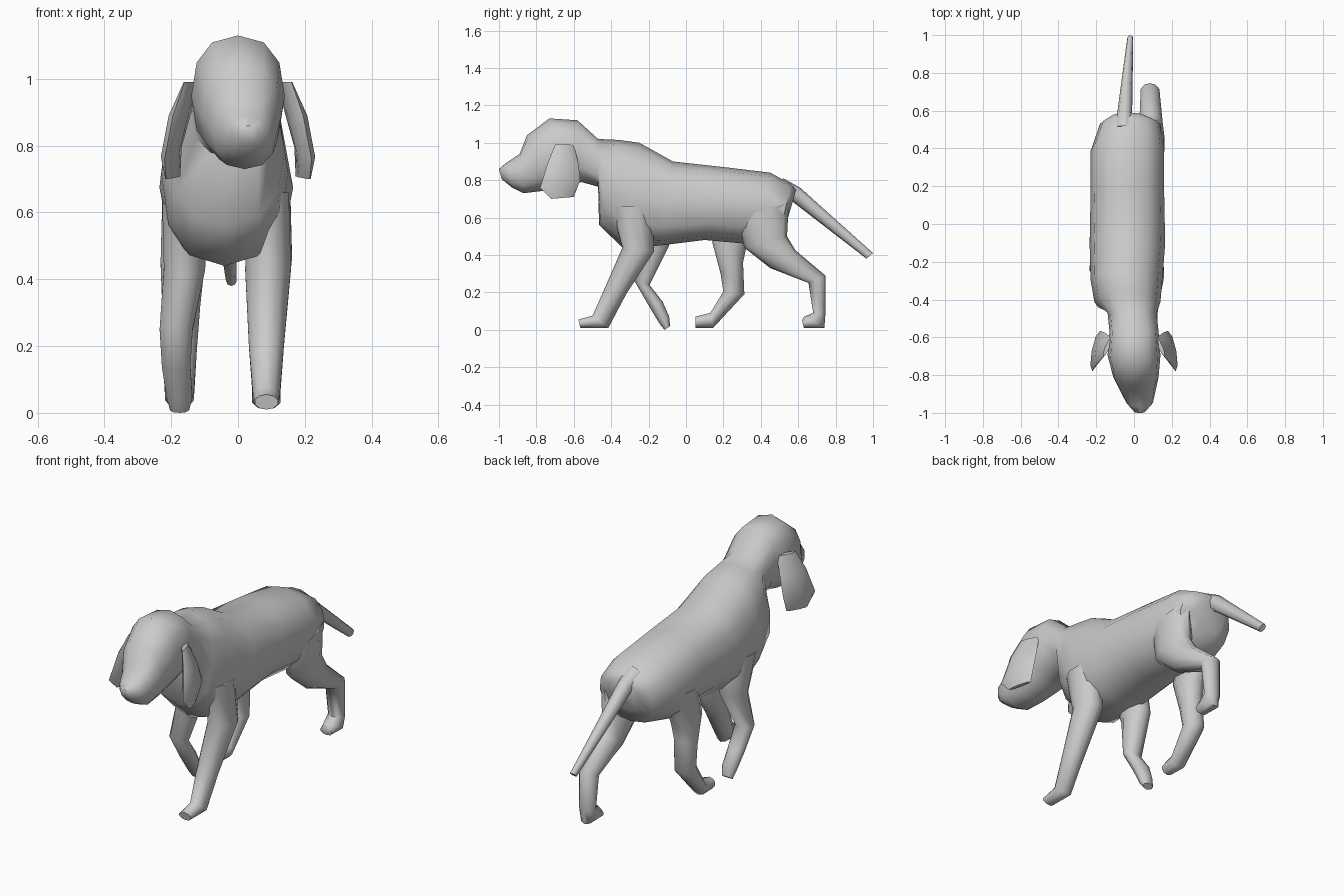
import bpy, bmesh, math
from mathutils import Vector


def loft(name, rows, sides=10, power=1.0, tilt=0.0):
    """Skin rings; each row is x centre, (y, z) of one edge, (y, z) of the other edge, half width."""
    bm = bmesh.new()
    rings = []
    for x, y1, z1, y2, z2, rx in rows:
        a, b = Vector((x, y1, z1)), Vector((x, y2, z2))
        mid, half = (a + b) / 2, (a - b) / 2
        ring = []
        for i in range(sides):
            t = 2 * math.pi * i / sides
            c, s = math.cos(t), math.sin(t)
            c = math.copysign(abs(c) ** power, c)
            s = math.copysign(abs(s) ** power, s)
            ring.append(bm.verts.new(mid + half * c + Vector((rx * s + tilt * c, 0, 0))))
        rings.append(ring)
    for r, q in zip(rings, rings[1:]):
        for i in range(sides):
            j = (i + 1) % sides
            bm.faces.new((r[i], r[j], q[j], q[i]))
    bm.faces.new(rings[0])
    bm.faces.new(rings[-1])
    bmesh.ops.recalc_face_normals(bm, faces=bm.faces)
    mesh = bpy.data.meshes.new(name)
    bm.to_mesh(mesh)
    bm.free()
    ob = bpy.data.objects.new(name, mesh)
    bpy.context.collection.objects.link(ob)
    bpy.ops.object.select_all(action='DESELECT')
    ob.select_set(True)
    bpy.context.view_layer.objects.active = ob
    bpy.ops.object.shade_smooth_by_angle(angle=math.radians(60))
    return ob


# Head, neck and trunk in one skin, nose to rump (top edge, bottom edge)
loft("body", [
    (0.03, -1.00, 0.86, -0.985, 0.805, 0.03),
    (0.03, -0.965, 0.89, -0.93, 0.76, 0.07),
    (0.02, -0.89, 0.94, -0.87, 0.73, 0.095),
    (0.01, -0.85, 1.04, -0.77, 0.742, 0.12),
    (0.00, -0.73, 1.13, -0.66, 0.765, 0.14),
    (0.00, -0.58, 1.12, -0.56, 0.79, 0.13),
    (-0.01, -0.47, 1.02, -0.47, 0.765, 0.13),
    (-0.035, -0.36, 1.015, -0.465, 0.56, 0.175),
    (-0.04, -0.25, 1.00, -0.34, 0.44, 0.19),
    (-0.035, -0.07, 0.90, -0.14, 0.45, 0.2),
    (-0.035, 0.20, 0.87, 0.10, 0.48, 0.195),
    (-0.035, 0.45, 0.84, 0.32, 0.46, 0.195),
    (-0.02, 0.56, 0.78, 0.50, 0.50, 0.16),
    (-0.03, 0.59, 0.75, 0.54, 0.58, 0.09),
], sides=12, power=0.85)

# Legs: front edge, back edge
loft("front_leg_right", [
    (0.09, -0.40, 0.66, -0.18, 0.66, 0.065),
    (0.09, -0.34, 0.44, -0.17, 0.42, 0.072),
    (0.085, -0.44, 0.21, -0.32, 0.19, 0.055),
    (0.085, -0.50, 0.075, -0.415, 0.01, 0.042),
    (0.085, -0.575, 0.055, -0.565, 0.01, 0.036),
])
loft("front_leg_left", [
    (-0.16, -0.34, 0.62, -0.12, 0.64, 0.07),
    (-0.16, -0.26, 0.42, -0.09, 0.45, 0.065),
    (-0.185, -0.275, 0.26, -0.195, 0.24, 0.052),
    (-0.185, -0.20, 0.13, -0.125, 0.15, 0.045),
    (-0.175, -0.14, 0.03, -0.09, 0.07, 0.04),
    (-0.175, -0.115, 0.0, -0.085, 0.02, 0.03),
])
loft("hind_leg_right", [
    (0.10, 0.28, 0.60, 0.55, 0.68, 0.06),
    (0.095, 0.31, 0.44, 0.54, 0.50, 0.07),
    (0.09, 0.45, 0.33, 0.585, 0.425, 0.065),
    (0.085, 0.655, 0.25, 0.745, 0.29, 0.052),
    (0.085, 0.68, 0.09, 0.745, 0.08, 0.045),
    (0.085, 0.63, 0.07, 0.74, 0.01, 0.045),
    (0.085, 0.62, 0.05, 0.63, 0.01, 0.035),
])
loft("hind_leg_left", [
    (-0.165, 0.16, 0.62, 0.42, 0.64, 0.065),
    (-0.165, 0.14, 0.47, 0.32, 0.43, 0.07),
    (-0.17, 0.185, 0.30, 0.305, 0.36, 0.06),
    (-0.175, 0.20, 0.205, 0.312, 0.19, 0.055),
    (-0.175, 0.13, 0.09, 0.145, 0.01, 0.045),
    (-0.175, 0.05, 0.07, 0.05, 0.01, 0.035),
])

# Tail
loft("tail", [
    (-0.05, 0.52, 0.81, 0.50, 0.68, 0.06),
    (-0.05, 0.61, 0.76, 0.55, 0.70, 0.04),
    (-0.02, 1.00, 0.41, 0.965, 0.38, 0.016),
], sides=8)

# Drooping ears, flared outward at the front edge
for side, sgn in (("right", 1), ("left", -1)):
    loft("ear_" + side, [
        (sgn * 0.14, -0.70, 0.99, -0.60, 0.99, 0.012),
        (sgn * 0.175, -0.74, 0.89, -0.575, 0.89, 0.026),
        (sgn * 0.20, -0.78, 0.76, -0.565, 0.80, 0.024),
        (sgn * 0.195, -0.72, 0.70, -0.60, 0.71, 0.012),
    ], sides=8, tilt=sgn * 0.02)
